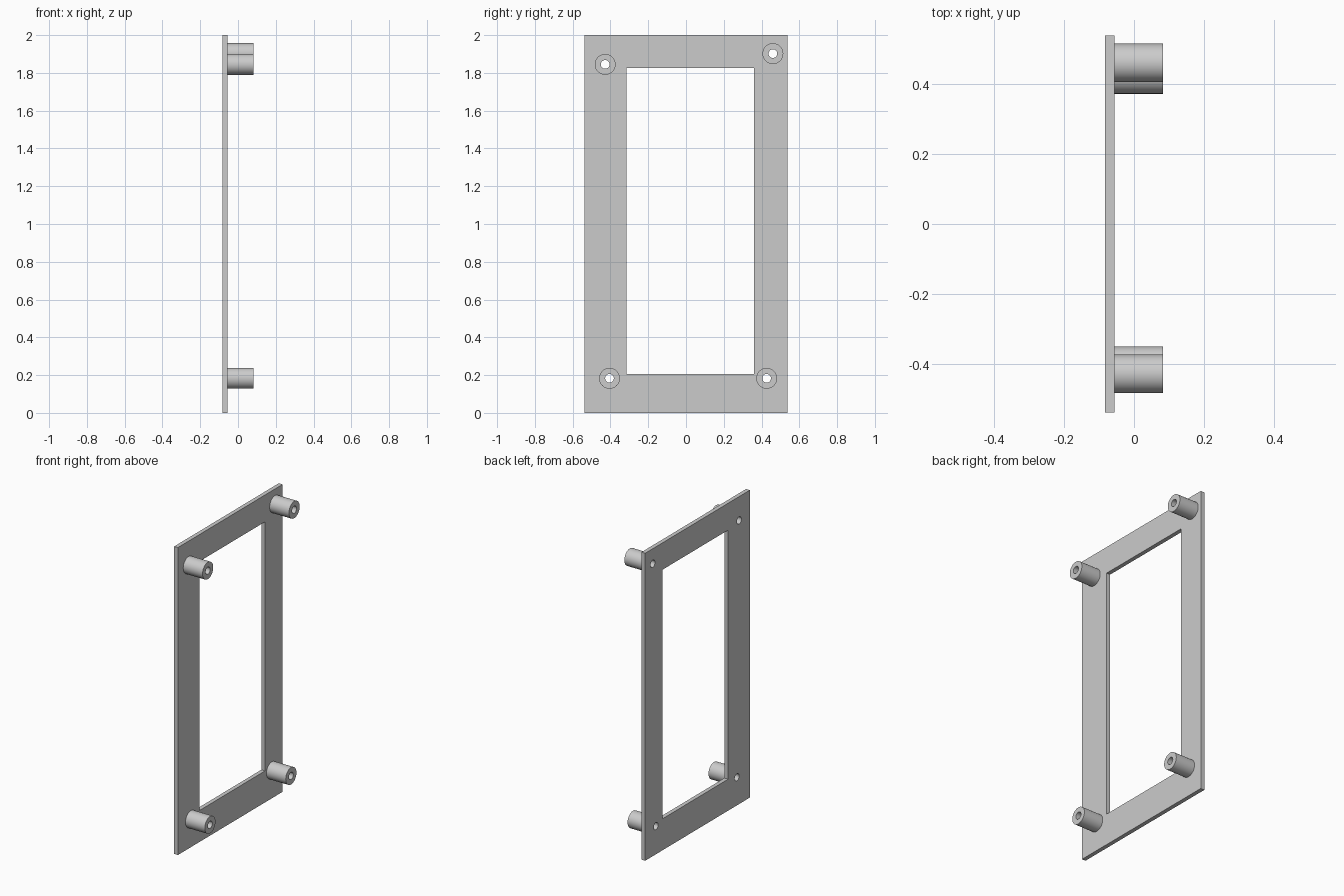
import bpy
import math

cube = bpy.data.objects.get("Cube")
if cube:
    bpy.data.objects.remove(cube, do_unlink=True)

grey = bpy.data.materials.new("light grey")
grey.use_nodes = True
colour = (0.6, 0.6, 0.6, 1)
grey.diffuse_color = colour
grey.node_tree.nodes["Principled BSDF"].inputs["Base Color"].default_value = colour

BACK, FACE, TIP = -0.083, -0.056, 0.083
POSTS = {
    "top_right_post": (-0.428, 1.845),
    "top_left_post": (0.46, 1.902),
    "bottom_right_post": (-0.405, 0.183),
    "bottom_left_post": (0.427, 0.183),
}


def box(name, x0, x1, y0, y1, z0, z1):
    bpy.ops.mesh.primitive_cube_add(
        size=1, location=((x0 + x1) / 2, (y0 + y1) / 2, (z0 + z1) / 2))
    ob = bpy.context.object
    ob.name = name
    ob.scale = (x1 - x0, y1 - y0, z1 - z0)
    bpy.ops.object.transform_apply(location=False, rotation=False)
    ob.data.materials.append(grey)
    return ob


def rod(name, radius, x0, x1, y, z):
    bpy.ops.mesh.primitive_cylinder_add(
        vertices=48, radius=radius, depth=x1 - x0,
        location=((x0 + x1) / 2, y, z), rotation=(0, math.pi / 2, 0))
    ob = bpy.context.object
    ob.name = name
    ob.data.materials.append(grey)
    return ob


def cut(target, cutter):
    mod = target.modifiers.new("cut", "BOOLEAN")
    mod.operation = "DIFFERENCE"
    mod.solver = "EXACT"
    mod.object = cutter
    bpy.context.view_layer.objects.active = target
    bpy.ops.object.modifier_apply(modifier=mod.name)


def remove(ob):
    bpy.data.objects.remove(ob, do_unlink=True)


# Flat frame plate with its window
plate = box("frame_plate", BACK, FACE, -0.538, 0.538, 0, 2)
window = box("window_cutter", -0.2, 0.2, -0.315, 0.359, 0.205, 1.825)
cut(plate, window)
remove(window)

# Hollow posts, bored through the plate as well
for name, (y, z) in POSTS.items():
    post = rod(name, 0.055, FACE, TIP, y, z)
    drill = rod("drill", 0.023, -0.2, 0.2, y, z)
    cut(post, drill)
    cut(plate, drill)
    remove(drill)
    bpy.ops.object.select_all(action="DESELECT")
    post.select_set(True)
    bpy.context.view_layer.objects.active = post
    bpy.ops.object.shade_smooth_by_angle(angle=math.radians(30))
